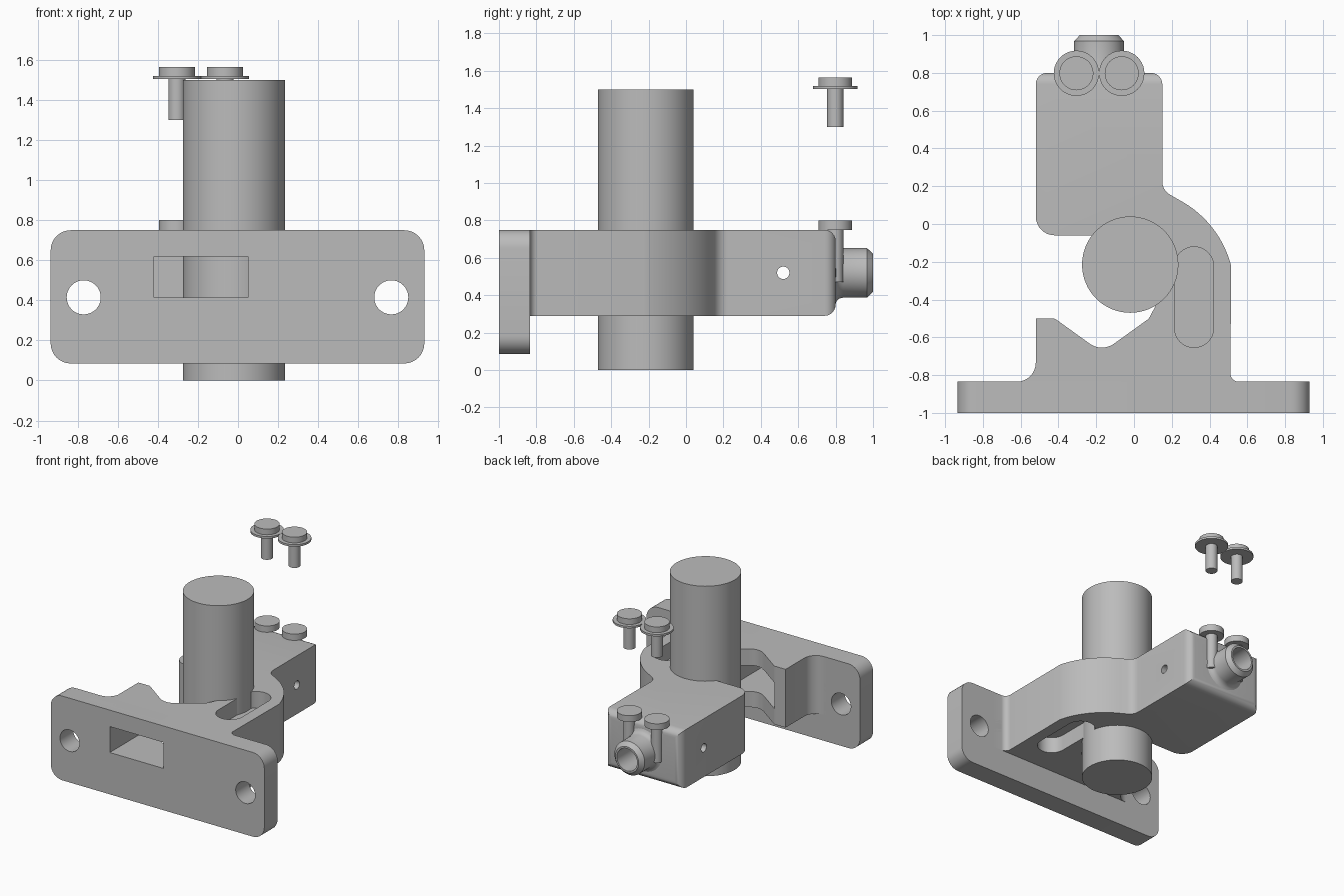
import bpy, bmesh
from math import cos, sin, tan, pi, radians
from mathutils import Vector, Matrix

if "Cube" in bpy.data.objects:
    bpy.data.objects.remove(bpy.data.objects["Cube"], do_unlink=True)

grey = bpy.data.materials.new("machined grey")
grey.use_nodes = True
grey.diffuse_color = (0.5, 0.5, 0.5, 1)
grey.node_tree.nodes["Principled BSDF"].inputs["Base Color"].default_value = (0.5, 0.5, 0.5, 1)


def finish(bm, name):
    bmesh.ops.recalc_face_normals(bm, faces=bm.faces)
    mesh = bpy.data.meshes.new(name)
    bm.to_mesh(mesh)
    bm.free()
    mesh.materials.append(grey)
    obj = bpy.data.objects.new(name, mesh)
    bpy.context.collection.objects.link(obj)
    return obj


def smooth(obj):
    bpy.ops.object.select_all(action='DESELECT')
    obj.select_set(True)
    bpy.context.view_layer.objects.active = obj
    bpy.ops.object.shade_smooth_by_angle(angle=radians(30))


def arc(cx, cy, r, start, end, n):
    steps = [radians(start + (end - start) * i / n) for i in range(n + 1)]
    return [(cx + r * cos(a), cy + r * sin(a)) for a in steps]


def fillet(corners, steps=8):
    """Round each (x, y, radius) corner; plain (x, y) corners stay sharp."""
    out = []
    for i, c in enumerate(corners):
        p = Vector(c[:2])
        if len(c) == 2:
            out.append(p)
            continue
        a = (Vector(corners[i - 1][:2]) - p).normalized()
        b = (Vector(corners[(i + 1) % len(corners)][:2]) - p).normalized()
        half = a.angle(b) / 2
        centre = p + (a + b).normalized() * c[2] / sin(half)
        start = p + a * c[2] / tan(half) - centre
        sweep = start.angle_signed(p + b * c[2] / tan(half) - centre)
        for k in range(steps + 1):
            out.append(centre + Matrix.Rotation(-sweep * k / steps, 2) @ start)
    return out


def prism(outline, lo, hi, upright=False):
    """Extrude an outline along z, or along y when upright."""
    bm = bmesh.new()
    place = (lambda p, d: (p[0], d, p[1])) if upright else (lambda p, d: (p[0], p[1], d))
    face = bm.faces.new([bm.verts.new(place(p, lo)) for p in outline])
    new = bmesh.ops.extrude_face_region(bm, geom=[face])["geom"]
    shift = Vector(place((0, 0), hi - lo))
    bmesh.ops.translate(bm, vec=shift, verts=[v for v in new if isinstance(v, bmesh.types.BMVert)])
    return bm


def lathe(name, profile, centre, axis='Z', n=48):
    """Turn an (radius, height) profile about z, or about y."""
    bm = bmesh.new()
    rings = []
    for r, h in profile:
        pts = arc(0, 0, r, 0, 360, n)[:-1]
        rings.append([bm.verts.new((x, y, h)) for x, y in pts])
    for low, high in zip(rings, rings[1:]):
        for i in range(n):
            j = (i + 1) % n
            bm.faces.new((low[i], low[j], high[j], high[i]))
    bm.faces.new(rings[0])
    bm.faces.new(rings[-1])
    if axis != 'Z':
        turn = Matrix.Rotation(-pi / 2, 3, 'X') if axis == 'Y' else Matrix.Rotation(pi / 2, 3, 'Y')
        bmesh.ops.rotate(bm, cent=(0, 0, 0), matrix=turn, verts=bm.verts)
    bmesh.ops.translate(bm, vec=centre, verts=bm.verts)
    return finish(bm, name)


def cut(obj, cutters):
    """Subtract the cutters and drop them."""
    for c in cutters:
        mod = obj.modifiers.new("cut", 'BOOLEAN')
        mod.operation, mod.solver, mod.object = 'DIFFERENCE', 'EXACT', c
    graph = bpy.context.evaluated_depsgraph_get()
    mesh = bpy.data.meshes.new_from_object(obj.evaluated_get(graph))
    obj.modifiers.clear()
    obj.data = mesh
    for c in cutters:
        bpy.data.objects.remove(c, do_unlink=True)


def box(x0, x1, y0, y1, z0, z1):
    return finish(prism([(x0, y0), (x1, y0), (x1, y1), (x0, y1)], z0, z1), "cutter")


def window():
    return box(-0.42, 0.05, -1.1, -0.3, 0.415, 0.62)


# Mounting plate with two bolt holes and a window
plate = finish(prism(fillet([(-0.935, 0.085, 0.1), (0.93, 0.085, 0.1),
                             (0.93, 0.75, 0.1), (-0.935, 0.75, 0.1)]), -1, -0.835, True),
               "mounting_plate")
holes = [lathe("cutter", [(0.085, -0.3), (0.085, 0.3)], (x, -0.9, 0.415), 'Y') for x in (-0.77, 0.765)]
cut(plate, holes + [window()])

# Bracket body: curved arm around the bar, rear block and notched jaw
outline = fillet(
    [(0.65, -0.95), (0.65, -0.835), (0.51, -0.835, 0.045)]
    + arc(-0.02, -0.36, 0.552, 14.5, 62, 14)
    + [(0.15, 0.178, 0.08), (0.15, 0.8), (-0.52, 0.8), (-0.52, -0.06, 0.1)]
    + arc(-0.02, -0.215, 0.252, 142, -57, 32)
    + [(0.08, -0.5, 0.06), (-0.17, -0.68, 0.11), (-0.42, -0.5, 0.03), (-0.52, -0.5),
       (-0.52, -0.835, 0.1), (-0.65, -0.835), (-0.65, -0.95)])
bm = prism(outline, 0.29, 0.75)
rear = [e for e in bm.edges if all(abs(v.co.y - 0.8) < 1e-4 for v in e.verts)]
bmesh.ops.bevel(bm, geom=rear, offset=0.06, segments=6, profile=0.5, affect='EDGES')
body = finish(bm, "bracket_body")
slot = arc(0.318, -0.225, 0.104, 0, 180, 16) + arc(0.318, -0.55, 0.104, 180, 360, 16)
pockets = [finish(prism(slot, lo, hi), "cutter") for lo, hi in ((0.62, 0.85), (0.2, 0.415))]
cross_hole = lathe("cutter", [(0.033, -0.6), (0.033, 0.6)], (-0.18, 0.52, 0.52), 'X', 32)
bore = lathe("cutter", [(0.088, 0.7), (0.088, 1.1)], (-0.185, 0, 0.52), 'Y')
cut(body, pockets + [cross_hole, window(), bore])

# Clamped bar
bar = lathe("round_bar", [(0.255, 0), (0.255, 1.5)], (-0.02, -0.215, 0), n=64)

# Rear tube boss with flared root and chamfered mouth
boss = lathe("rear_boss", [(0.088, 0.7), (0.132, 0.7), (0.172, 0.798), (0.152, 0.805), (0.138, 0.82),
                           (0.132, 0.84), (0.132, 0.968), (0.102, 1), (0.088, 1),
                           (0.088, 0.71)], (-0.185, 0, 0.52), 'Y')

# Two seated screws and two raised screws with washers
parts = [plate, body, bar, boss]
for side, x in (("right", -0.305), ("left", -0.065)):
    parts.append(lathe(side + "_seated_screw", [(0.043, 0.47), (0.043, 0.75), (0.09, 0.75),
                                                (0.09, 0.8)], (x, 0.798, 0), n=40))
    parts.append(lathe(side + "_raised_screw", [(0.043, 1.3), (0.043, 1.51), (0.09, 1.51),
                                                (0.09, 1.565)], (x, 0.798, 0), n=40))
    parts.append(lathe(side + "_washer", [(0.12, 1.504), (0.12, 1.52)], (x, 0.798, 0), n=40))
for part in parts:
    smooth(part)
